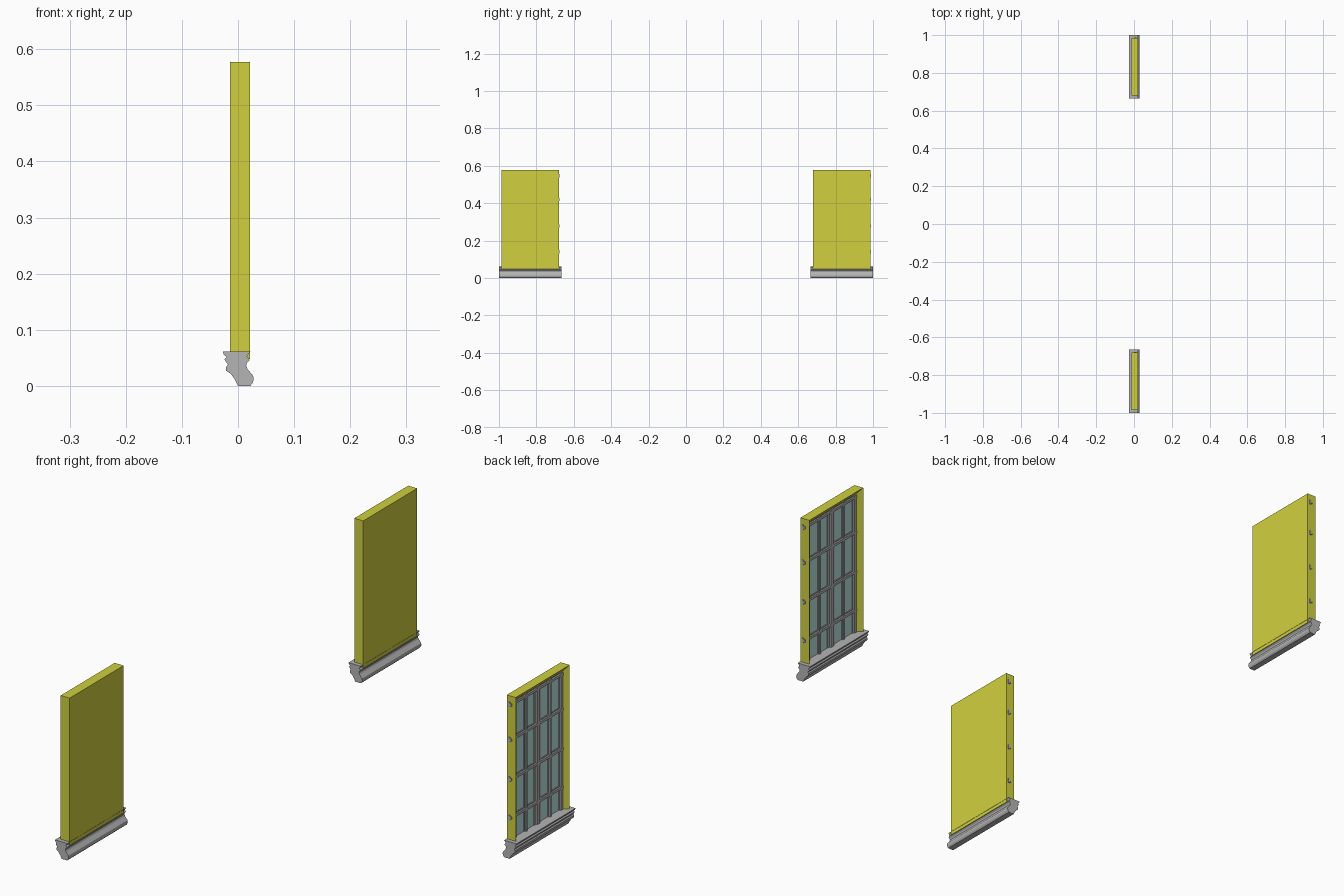
import bpy, bmesh
from mathutils import Vector

if "Cube" in bpy.data.objects:
    bpy.data.objects.remove(bpy.data.objects["Cube"])

WINDOW_Y = 0.8325      # centre of each window along y
SILL_HALF = 0.1675
FRAME_HALF = 0.153
OPEN_HALF = 0.132      # half width of the glazed opening
OPEN_TOP = 0.545


def material(name, rgb):
    m = bpy.data.materials.new(name)
    m.diffuse_color = (*rgb, 1)
    m.use_nodes = True
    m.node_tree.nodes["Principled BSDF"].inputs["Base Color"].default_value = m.diffuse_color
    return m


yellow = material("yellow_paint", (0.63, 0.63, 0.05))
glass_blue = material("glass", (0.5, 0.8, 0.76))
grey = material("grey_trim", (0.46, 0.46, 0.46))


def finish(name, bm, mat):
    bmesh.ops.recalc_face_normals(bm, faces=bm.faces)
    mesh = bpy.data.meshes.new(name)
    bm.to_mesh(mesh)
    bm.free()
    mesh.materials.append(mat)
    ob = bpy.data.objects.new(name, mesh)
    bpy.context.collection.objects.link(ob)
    return ob


def add_box(bm, lo, hi):
    verts = bmesh.ops.create_cube(bm, size=1)["verts"]
    for v in verts:
        v.co = [hi[i] if v.co[i] > 0 else lo[i] for i in range(3)]


def add_extrusion(bm, points, vector):
    face = bm.faces.new([bm.verts.new(p) for p in points])
    ext = bmesh.ops.extrude_face_region(bm, geom=[face])["geom"]
    moved = [g for g in ext if isinstance(g, bmesh.types.BMVert)]
    bmesh.ops.translate(bm, verts=moved, vec=Vector(vector))
    if not any(len(e.link_faces) == 1 for e in bm.edges):
        return
    bmesh.ops.holes_fill(bm, edges=[e for e in bm.edges if len(e.link_faces) == 1])


def bar_profile(half, nose):
    # stepped glazing bar: wide base, narrow nose towards the viewer (-x)
    return [(0.0138, -half), (0.0138, half), (0.007, half), (0.007, nose),
            (0.0015, nose), (0.0015, -nose), (0.007, -nose), (0.007, -half)]


# moulded sill profile (x, z)
SILL = [(0, 0), (0.022, 0), (0.026, 0.005), (0.028, 0.011), (0.027, 0.018),
        (0.017, 0.030), (0.0145, 0.036), (0.016, 0.041), (0.021, 0.046),
        (0.016, 0.052), (0.018, 0.056), (0.022, 0.061), (-0.027, 0.061),
        (-0.025, 0.055), (-0.020, 0.052), (-0.024, 0.047), (-0.018, 0.038),
        (-0.021, 0.034), (-0.021, 0.027), (-0.0125, 0.021), (-0.006, 0.012)]


def build_window(label, cy):
    parts = []

    # sill
    bm = bmesh.new()
    add_extrusion(bm, [(x, -SILL_HALF, z) for x, z in SILL], (0, 2 * SILL_HALF, 0))
    parts.append(finish("sill_" + label, bm, grey))

    # frame with closed back and a recess on the -x side
    bm = bmesh.new()
    add_box(bm, (-0.014, -FRAME_HALF, 0.048), (0.0215, FRAME_HALF, 0.577))
    bm.normal_update()
    front = min(bm.faces, key=lambda f: f.calc_center_median().x)
    bmesh.ops.inset_region(bm, faces=[front], thickness=0.01)
    for v in front.verts:
        v.co = (0.0145, OPEN_HALF if v.co.y > 0 else -OPEN_HALF,
                OPEN_TOP if v.co.z > 0.3 else 0.056)
    parts.append(finish("frame_" + label, bm, yellow))

    # glass sheet
    bm = bmesh.new()
    add_box(bm, (0.009, -OPEN_HALF, 0.056), (0.011, OPEN_HALF, OPEN_TOP))
    parts.append(finish("glass_" + label, bm, glass_blue))

    # horizontal bars, whose ends pass through the +y jamb
    bm = bmesh.new()
    for z in (0.14, 0.278, 0.42, 0.546):
        add_extrusion(bm, [(x, -0.14, z + t) for x, t in bar_profile(0.0085, 0.0045)],
                      (0, 0.296, 0))
    parts.append(finish("horizontal_bars_" + label, bm, grey))

    # vertical bars: side stiles, thin bars and the thick centre mullion
    bm = bmesh.new()
    for y, half, nose in ((-0.131, 0.010, 0.005), (-0.068, 0.007, 0.004),
                          (0, 0.019, 0.008),
                          (0.068, 0.007, 0.004), (0.131, 0.010, 0.005)):
        add_extrusion(bm, [(x, y + t, 0.05) for x, t in bar_profile(half, nose)],
                      (0, 0, 0.505))
    parts.append(finish("vertical_bars_" + label, bm, grey))

    for p in parts:
        p.location.y = cy


for label, side in (("near", -1), ("far", 1)):
    build_window(label, side * WINDOW_Y)
